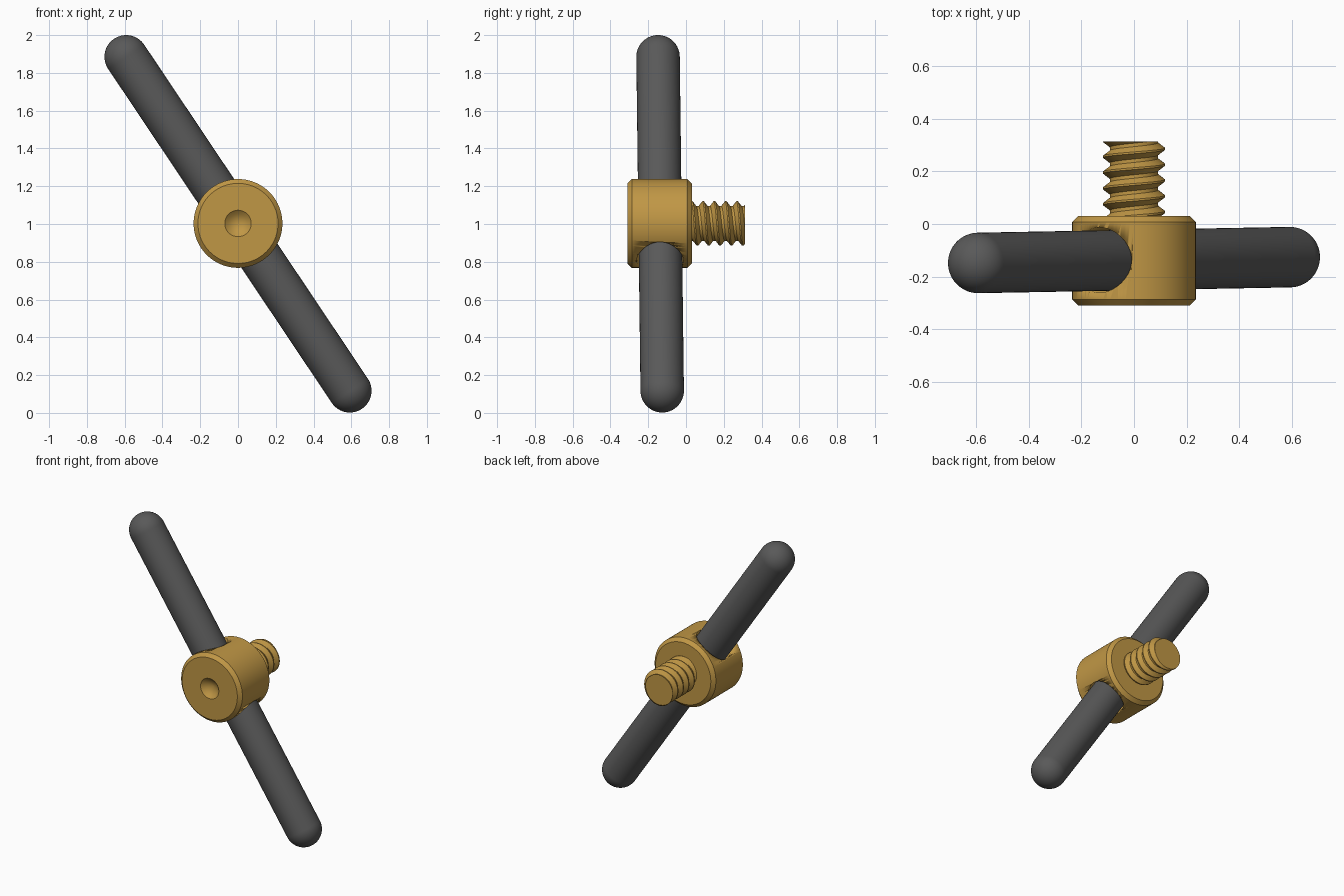
import bpy, bmesh, math
from mathutils import Vector, Matrix

if "Cube" in bpy.data.objects:
    bpy.data.objects.remove(bpy.data.objects["Cube"])

Z0 = 1.003  # hub axis height


def material(name, rgb):
    m = bpy.data.materials.new(name)
    m.diffuse_color = (*rgb, 1)
    m.use_nodes = True
    m.node_tree.nodes["Principled BSDF"].inputs["Base Color"].default_value = m.diffuse_color
    return m


brass = material("brass", (0.53, 0.31, 0.06))
dark = material("dark_grey", (0.1, 0.1, 0.1))


def finish(name, bm, mat, angle=30):
    bmesh.ops.recalc_face_normals(bm, faces=bm.faces[:])
    me = bpy.data.meshes.new(name)
    bm.to_mesh(me)
    bm.free()
    ob = bpy.data.objects.new(name, me)
    bpy.context.collection.objects.link(ob)
    me.materials.append(mat)
    bpy.ops.object.select_all(action='DESELECT')
    bpy.context.view_layer.objects.active = ob
    ob.select_set(True)
    bpy.ops.object.shade_smooth_by_angle(angle=math.radians(angle))
    return ob


def lathe(name, profile, origin, axis, mat, seg=96):
    """Spin (radius, distance) points around an axis direction."""
    bm = bmesh.new()
    vs = [bm.verts.new((r, 0, d)) for r, d in profile]
    es = [bm.edges.new(p) for p in zip(vs, vs[1:])]
    bmesh.ops.spin(bm, geom=vs + es, cent=(0, 0, 0), axis=(0, 0, 1),
                   angle=2 * math.pi, steps=seg)
    bmesh.ops.remove_doubles(bm, verts=bm.verts[:], dist=1e-5)
    rot = Vector(axis).to_track_quat('Z', 'Y').to_matrix().to_4x4()
    bm.transform(Matrix.Translation(origin) @ rot)
    return finish(name, bm, mat)


# Handle rod: capsule between two ball ends
R = 0.115
a, b = Vector((0.592, -0.126, 0.117)), Vector((-0.592, -0.148, 1.885))
axis, half = (b - a).normalized(), (b - a).length / 2
mid = (a + b) / 2
arc = [(R * math.sin(math.pi / 2 * i / 16), R * math.cos(math.pi / 2 * i / 16)) for i in range(17)]
rod_profile = [(r, half + d) for r, d in arc] + [(r, -half - d) for r, d in reversed(arc)]
lathe("handle_rod", rod_profile, mid, axis, dark, 64)

# Hub: chamfered cylinder with a centre dimple in the front face
hub = lathe("hub", [(0, -0.268), (0.05, -0.292), (0.07, -0.31), (0.212, -0.31), (0.235, -0.287),
                    (0.235, 0.008), (0.212, 0.031), (0, 0.031)], (0, 0, Z0), (0, 1, 0), brass)

# Cross hole for the rod, with a little clearance
hole = lathe("rod_hole_cutter", [(0, -0.5), (0.124, -0.5), (0.124, 0.5), (0, 0.5)],
             mid, (axis.x, 0, axis.z), brass, 64)
hole.hide_render = True
hole.hide_viewport = True
mod = hub.modifiers.new("rod_hole", 'BOOLEAN')
mod.operation = 'DIFFERENCE'
mod.solver = 'EXACT'
mod.object = hole

# Threaded stud: helical grid of thread profiles clipped at both ends
PITCH, ROOT, CREST, Y0, Y1, N = 0.06, 0.092, 0.118, 0.015, 0.313, 64
knots = [0.0, 0.12, 0.45, 0.67]  # crest, crest end, root start, root end


def thread_radius(u):
    u %= 1
    if u <= knots[1]:
        return CREST
    if u <= knots[2]:
        return CREST + (ROOT - CREST) * (u - knots[1]) / (knots[2] - knots[1])
    if u <= knots[3]:
        return ROOT
    return ROOT + (CREST - ROOT) * (u - knots[3]) / (1 - knots[3])


bm = bmesh.new()
rows = [k + f for k in range(-2, 8) for f in knots]
grid = []
for i in range(N + 1):
    t = 2 * math.pi * i / N
    line = []
    for u in rows:
        shift = 0.2 + i / N
        y = min(max(PITCH * (u + shift), Y0), Y1)
        r = thread_radius(y / PITCH - shift + 1e-7)
        line.append(bm.verts.new((-r * math.cos(t), y, Z0 + r * math.sin(t))))
    grid.append(line)
for p, q in zip(grid, grid[1:]):
    for j in range(len(rows) - 1):
        bm.faces.new((p[j], p[j + 1], q[j + 1], q[j]))
bmesh.ops.remove_doubles(bm, verts=bm.verts[:], dist=1e-5)
bmesh.ops.holes_fill(bm, edges=[e for e in bm.edges if e.is_boundary], sides=0)
finish("threaded_stud", bm, brass)
